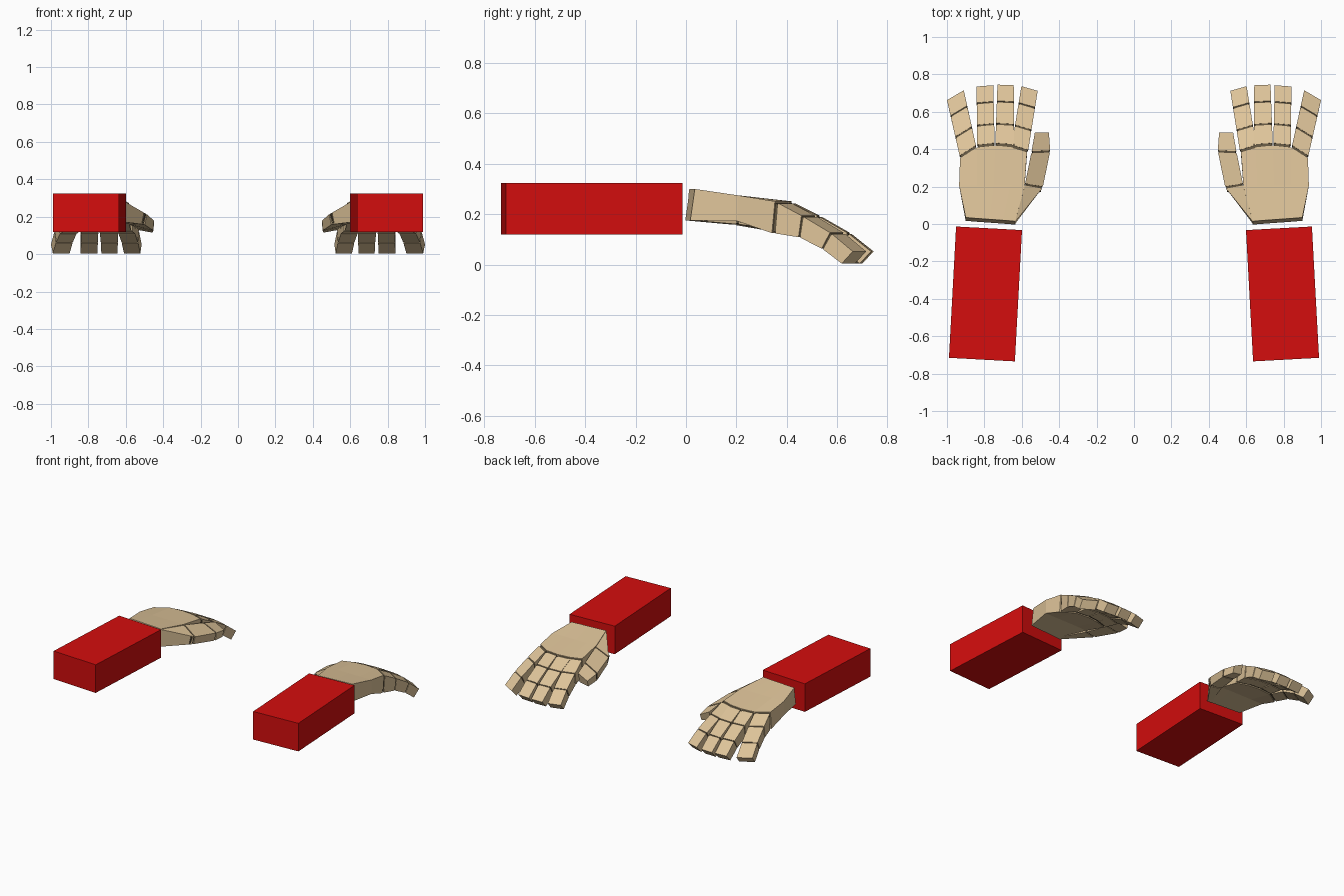
import bpy, bmesh, math
from mathutils import Vector

if "Cube" in bpy.data.objects:
    bpy.data.objects.remove(bpy.data.objects["Cube"])


def material(name, rgb):
    m = bpy.data.materials.new(name)
    m.diffuse_color = (*rgb, 1)
    m.use_nodes = True
    m.node_tree.nodes["Principled BSDF"].inputs["Base Color"].default_value = m.diffuse_color
    return m


RED = material("sleeve red", (0.66, 0.004, 0.004))
TAN = material("skin tan", (0.73, 0.55, 0.32))
DARK = material("crease brown", (0.12, 0.09, 0.05))


def loft(name, rings, mat, side):
    """Closed solid through matching rings of points; side -1 mirrors it in x."""
    bm = bmesh.new()
    rows = [[bm.verts.new((p[0] * side, p[1], p[2])) for p in r] for r in rings]
    n = len(rows[0])
    for a, b in zip(rows, rows[1:]):
        for i in range(n):
            j = (i + 1) % n
            bm.faces.new((a[i], a[j], b[j], b[i]))
    for row in (rows[0], rows[-1]):
        h = n // 2
        for i in range(h - 1):
            bm.faces.new((row[i], row[i + 1], row[n - 2 - i], row[n - 1 - i]))
    bmesh.ops.recalc_face_normals(bm, faces=bm.faces)
    me = bpy.data.meshes.new(name)
    bm.to_mesh(me)
    bm.free()
    me.materials.append(mat)
    bpy.context.collection.objects.link(bpy.data.objects.new(name, me))


def mix(r, s, t):
    return [Vector(a).lerp(Vector(b), t) for a, b in zip(r, s)]


def shrink(ring, k):
    c = sum((Vector(p) for p in ring), Vector()) / len(ring)
    return [c + (Vector(p) - c) * k for p in ring]


def digit(name, rings, side, first_gap=0.06):
    """Separate segments with narrow creases, backed by a dark inner core."""
    last = len(rings) - 2
    for i in range(last + 1):
        a, b = rings[i], rings[i + 1]
        seg = [mix(a, b, first_gap if i == 0 else 0.04),
               mix(a, b, 1 if i == last else 0.96)]
        loft(f"{name}_segment_{i + 1}", seg, TAN, side)
    core = [mix(rings[0], rings[1], -0.12)] + rings[1:-1] + [mix(rings[-2], rings[-1], 0.8)]
    loft(name + "_creases", [shrink(r, 0.9) for r in core], DARK, side)


# Finger: base left/right and tip left/right as seen from above
FINGERS = {
    "index_finger": ((0.567, 0.385), (0.655, 0.412), (0.515, 0.712), (0.602, 0.737)),
    "middle_finger": ((0.640, 0.415), (0.742, 0.422), (0.643, 0.742), (0.730, 0.745)),
    "ring_finger": ((0.745, 0.422), (0.838, 0.412), (0.752, 0.742), (0.842, 0.735)),
    "little_finger": ((0.843, 0.410), (0.930, 0.355), (0.910, 0.715), (1.000, 0.662)),
}
# Fraction along the finger, top height, underside height, underside setback
STATIONS = [(0, 0.249, 0.125, 0.01), (0.35, 0.192, 0.108, 0.012),
            (0.72, 0.124, 0.062, 0.035), (1, 0.052, 0.004, 0.045)]


def finger_rings(bl, br, tl, tr):
    axis = ((Vector(tl) + Vector(tr)) - (Vector(bl) + Vector(br))).normalized()
    rings = []
    for t, top, low, back in STATIONS:
        l, r = Vector(bl).lerp(Vector(tl), t), Vector(br).lerp(Vector(tr), t)
        l2, r2 = l - axis * back, r - axis * back
        rings.append([(*l, top), (*r, top), (*r2, low), (*l2, low)])
    return rings


# Palm rows: upper edge points, underside height, underside setback
PALM = [
    ([(0.635, 0.015), (0.70, 0.02), (0.77, 0.025), (0.84, 0.03), (0.90, 0.035)], 0.30, 0.175, 0.018),
    ([(0.585, 0.20), (0.66, 0.205), (0.75, 0.205), (0.84, 0.205), (0.935, 0.205)], 0.275, 0.172, 0.0),
    ([(0.572, 0.383), (0.652, 0.41), (0.742, 0.42), (0.838, 0.41), (0.930, 0.353)], 0.251, 0.125, 0.012),
]
# Thumb rings: outer top, inner top, inner underside, outer underside
THUMB_BASE = [(0.635, 0.012, 0.298), (0.66, 0.03, 0.295), (0.66, 0.02, 0.176), (0.635, 0.002, 0.175)]
THUMB = [
    [(0.488, 0.195, 0.213), (0.583, 0.212, 0.268), (0.583, 0.205, 0.160), (0.50, 0.19, 0.158)],
    [(0.448, 0.390, 0.178), (0.548, 0.385, 0.228), (0.545, 0.375, 0.142), (0.452, 0.380, 0.125)],
    [(0.455, 0.490, 0.160), (0.530, 0.490, 0.198), (0.528, 0.475, 0.128), (0.458, 0.475, 0.115)],
]

for side, label in ((1, "right"), (-1, "left")):
    # Hand
    rows = []
    for pts, top, low, back in PALM:
        upper = [(x, y, top) for x, y in pts]
        under = [(x, y - back, low) for x, y in reversed(pts)]
        rows.append(upper + under)
    loft(label + "_palm", rows, TAN, side)
    for name, corners in FINGERS.items():
        digit(f"{label}_{name}", finger_rings(*corners), side, 0.1)
    loft(label + "_thumb_base", [THUMB_BASE, mix(THUMB_BASE, THUMB[0], 0.97)], TAN, side)
    digit(label + "_thumb", THUMB, side, 0.03)

    # Forearm sleeve, slightly splayed
    bpy.ops.mesh.primitive_cube_add(size=1, location=(0.794 * side, -0.374, 0.221),
                                    rotation=(0, 0, math.radians(3.1) * side))
    arm = bpy.context.object
    arm.name = label + "_forearm"
    arm.scale = (0.353, 0.703, 0.205)
    arm.data.materials.append(RED)
